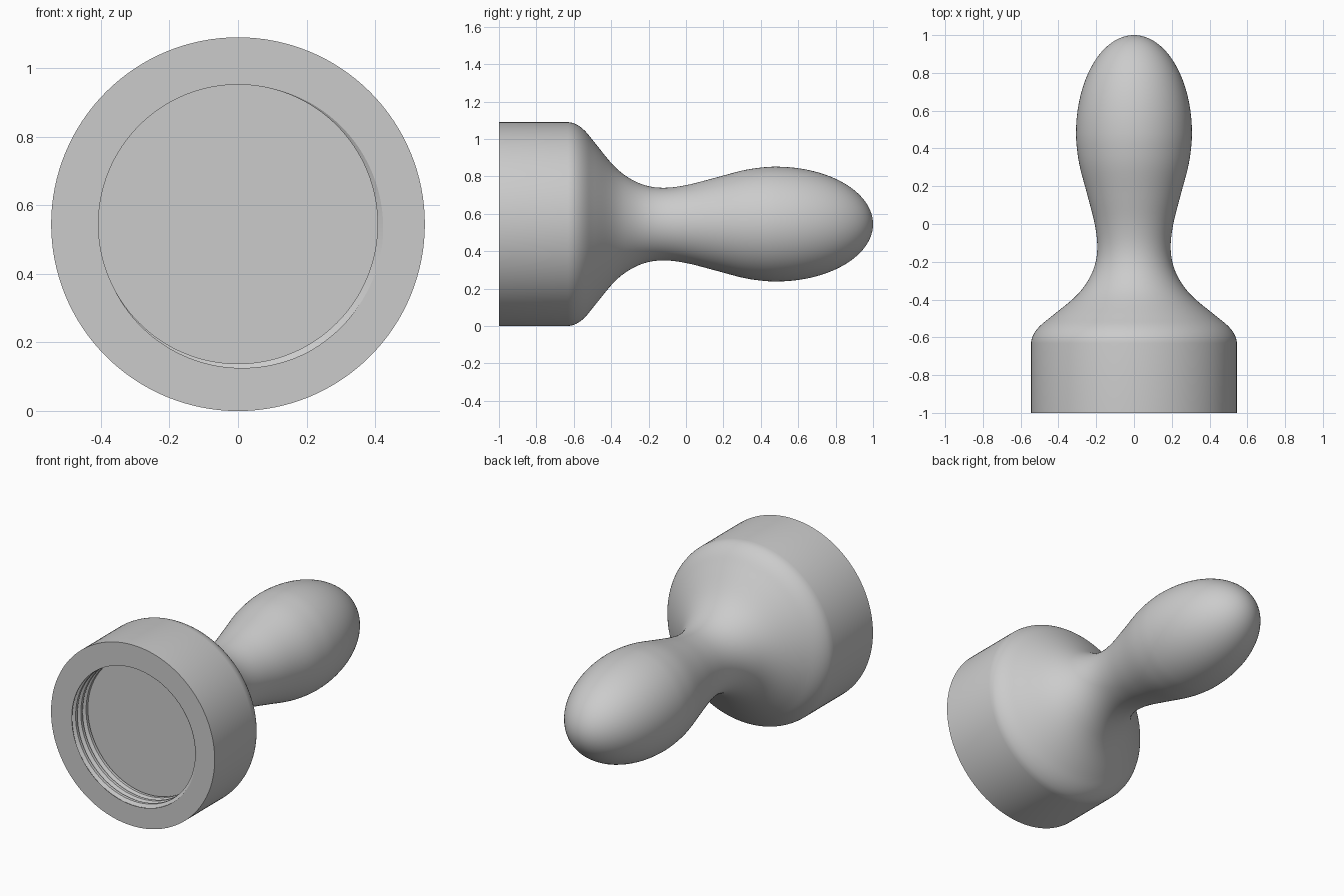
import bpy
import bmesh
import math
from mathutils import Vector

cube = bpy.data.objects.get("Cube")
if cube:
    bpy.data.objects.remove(cube)

SEGMENTS = 128
RADIUS = 0.545        # outer radius of the cap, also the axis height
FRONT = -1.0          # open end of the cap
DEPTH = 0.16          # socket depth
PITCH = 0.05          # thread pitch
CREST, ROOT = 0.407, 0.425
PHASE = -0.228        # where the thread starts on the front face

# One turn of the thread: position along the pitch, radius
THREAD = [(0.0, CREST), (0.35, CREST), (0.6, ROOT), (0.75, ROOT), (1.0, CREST)]


def thread_radius(u):
    u %= 1.0
    for (u0, r0), (u1, r1) in zip(THREAD, THREAD[1:]):
        if u <= u1:
            return r0 + (r1 - r0) * (u - u0) / (u1 - u0)
    return CREST


def catmull(points, steps):
    """Smooth curve through all points but the first and last."""
    out = []
    for a, b, c, d in zip(points, points[1:], points[2:], points[3:]):
        for i in range(steps):
            t = i / steps
            out.append(0.5 * (2 * b + (c - a) * t
                              + (2 * a - 5 * b + 4 * c - d) * t * t
                              + (3 * b - a - 3 * c + d) * t ** 3))
    return out


# Outer profile (y, radius): cap wall, flared shoulder, waist, rounded grip end
shoulder = [Vector(p) for p in [
    (-0.70, 0.545), (-0.63, 0.545), (-0.585, 0.532), (-0.54, 0.498),
    (-0.487, 0.434), (-0.39, 0.316), (-0.31, 0.250), (-0.22, 0.208),
    (-0.12, 0.194), (0.0, 0.208), (0.15, 0.246), (0.30, 0.286),
    (0.40, 0.302), (0.48, 0.307), (0.56, 0.302)]]
outer = [Vector((FRONT, RADIUS))] + catmull(shoulder, 5)
for i in range(25):
    t = math.pi / 2 * i / 24
    outer.append(Vector((0.48 + 0.52 * math.sin(t), 0.307 * math.cos(t))))


def socket(turn):
    """Socket profile at one angle, its rows following the thread helix."""
    rows = [Vector((FRONT + DEPTH, 0.0))]
    for n in range(4, -2, -1):
        for u, _ in reversed(THREAD[:-1]):
            d = min(max(PITCH * (n + u - turn - PHASE), 0.0), DEPTH)
            rows.append(Vector((FRONT + d, thread_radius(d / PITCH + turn + PHASE))))
    return rows


# Sweep the complete profile round the axis and weld seam, ends and poles
bm = bmesh.new()
columns = []
for i in range(SEGMENTS + 1):
    turn = i / SEGMENTS
    c, s = math.cos(2 * math.pi * turn), math.sin(2 * math.pi * turn)
    columns.append([bm.verts.new((r * c, y, RADIUS + r * s))
                    for y, r in socket(turn) + outer])
for left, right in zip(columns, columns[1:]):
    for j in range(len(left) - 1):
        bm.faces.new((left[j], left[j + 1], right[j + 1], right[j]))
bmesh.ops.remove_doubles(bm, verts=bm.verts[:], dist=0.00002)
bmesh.ops.recalc_face_normals(bm, faces=bm.faces[:])

mesh = bpy.data.meshes.new("threaded_handle")
bm.to_mesh(mesh)
bm.free()
handle = bpy.data.objects.new("threaded_handle", mesh)
bpy.context.collection.objects.link(handle)

# Plain grey finish
grey = bpy.data.materials.new("light_grey")
grey.use_nodes = True
grey.diffuse_color = (0.6, 0.6, 0.6, 1.0)
grey.node_tree.nodes["Principled BSDF"].inputs["Base Color"].default_value = grey.diffuse_color
mesh.materials.append(grey)

bpy.ops.object.select_all(action="DESELECT")
handle.select_set(True)
bpy.context.view_layer.objects.active = handle
bpy.ops.object.shade_smooth_by_angle(angle=math.radians(30))
